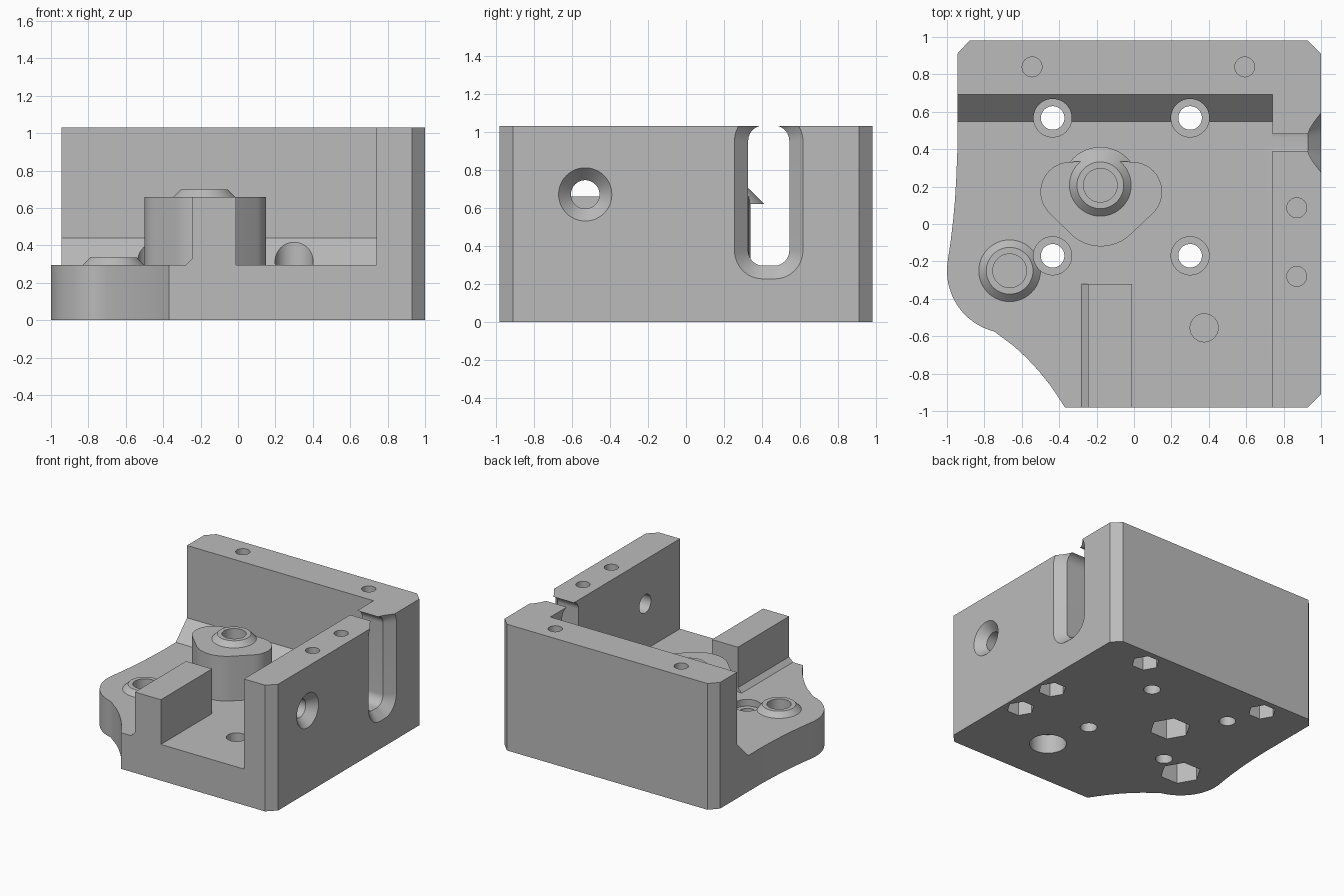
import bpy, bmesh, math
from mathutils import Vector
from mathutils.geometry import convex_hull_2d

if "Cube" in bpy.data.objects:
    bpy.data.objects.remove(bpy.data.objects["Cube"])

FLOOR, TOP = 0.295, 1.03

grey = bpy.data.materials.new("plain grey")
grey.use_nodes = True
GREY = (0.5, 0.5, 0.5, 1)
grey.diffuse_color = GREY
grey.node_tree.nodes["Principled BSDF"].inputs["Base Color"].default_value = GREY


def arc(cx, cy, r, a0=0, a1=360, n=48):
    """Points on an arc; a full circle drops its repeated end point."""
    count = n if a1 - a0 == 360 else n + 1
    angles = [math.radians(a0 + (a1 - a0) * i / n) for i in range(count)]
    return [(cx + r * math.cos(a), cy + r * math.sin(a)) for a in angles]


def rounded_rect(cx, cy, hw, hh, r):
    pts = []
    for i, (sx, sy) in enumerate([(1, 1), (-1, 1), (-1, -1), (1, -1)]):
        pts += arc(cx + sx * (hw - r), cy + sy * (hh - r), r, 90 * i, 90 * i + 90, 12)
    return pts


def loft(name, low, high, h0, h1, axis="z"):
    """Solid between two matching outlines, along z or x."""
    place = (lambda p, h: (p[0], p[1], h)) if axis == "z" else (lambda p, h: (h, p[0], p[1]))
    bm = bmesh.new()
    a = [bm.verts.new(place(p, h0)) for p in low]
    b = [bm.verts.new(place(p, h1)) for p in high]
    bm.faces.new(a)
    bm.faces.new(b)
    for i in range(len(a)):
        j = (i + 1) % len(a)
        bm.faces.new((a[i], a[j], b[j], b[i]))
    bmesh.ops.recalc_face_normals(bm, faces=bm.faces)
    mesh = bpy.data.meshes.new(name)
    bm.to_mesh(mesh)
    bm.free()
    mesh.materials.append(grey)
    ob = bpy.data.objects.new(name, mesh)
    bpy.context.collection.objects.link(ob)
    return ob


def prism(name, pts, h0, h1, axis="z"):
    return loft(name, pts, pts, h0, h1, axis)


def combine(tool, operation):
    """Apply a boolean to the housing and discard the tool."""
    mod = housing.modifiers.new("combine", "BOOLEAN")
    mod.operation, mod.solver, mod.object = operation, "EXACT", tool
    bpy.context.view_layer.update()
    result = bpy.data.meshes.new_from_object(
        housing.evaluated_get(bpy.context.evaluated_depsgraph_get()))
    housing.modifiers.clear()
    housing.data = result
    bpy.data.objects.remove(tool)


def add(tool):
    combine(tool, "UNION")


def cut(tool):
    combine(tool, "DIFFERENCE")


# Outer block: chamfered corners, rounded ear on one side
lobe = (-0.665, -0.25)
outline = [(0.93, -0.98), (1, -0.91), (1, 0.91), (0.93, 0.98), (-0.88, 0.98), (-0.945, 0.91),
           (-0.945, 0.38), (-0.95, 0.25), (-0.957, 0.13), (-0.967, 0.02), (-0.98, -0.09)]
outline += arc(*lobe, 0.335, 170, 256, 20)
outline += [(-0.7, -0.61), (-0.64, -0.655), (-0.575, -0.715), (-0.51, -0.785),
            (-0.45, -0.86), (-0.405, -0.925), (-0.37, -0.98)]
housing = prism("housing", outline, 0, TOP)

# Open cavity with a sloped fillet along the back wall
cut(prism("cavity", [(-1.2, FLOOR), (0.547, FLOOR), (0.692, 0.44), (0.692, 1.2), (-1.2, 1.2)],
          -1.2, 0.74, "x"))

# Front rib with a chamfered foot
rib = prism("rib", [(-0.245, 0.66), (-0.01, 0.66), (-0.01, 0.2), (-0.28, 0.2),
                    (-0.28, FLOOR), (-0.245, 0.33)], -0.98, -0.32)
for v in rib.data.vertices:
    x, z, y = v.co
    v.co = (x, y, z)
rib.data.flip_normals()
add(rib)

# Bearing boss: hull of three circles
pts = [Vector(p) for p in arc(-0.34, 0.172, 0.16) + arc(-0.01, 0.172, 0.16) + arc(-0.177, 0.11, 0.23)]
add(prism("boss", [pts[i] for i in convex_hull_2d(pts)], 0.2, 0.66))

# Conical collars, blind bores and hexagon pockets underneath
for (x, y), z, pocket in [((-0.18, 0.207), 0.66, 0.25), (lobe, FLOOR, 0.2)]:
    add(loft("collar", arc(x, y, 0.205), arc(x, y, 0.125), z - 0.04, z + 0.04))
    cut(prism("bore", arc(x, y, 0.09), pocket + 0.015, z + 0.1))
    cut(prism("nut_pocket", arc(x, y, 0.155, n=6), -0.1, pocket))

# Four counterbored through holes
for x in (-0.435, 0.3):
    for y in (-0.17, 0.567):
        cut(prism("through_hole", arc(x, y, 0.063), -0.1, 0.6))
        cut(prism("counterbore", arc(x, y, 0.102), 0.24, 0.62))

# Screw holes in the wall tops with hexagon pockets underneath
for x, y in [(-0.545, 0.84), (0.592, 0.84), (0.87, 0.087), (0.87, -0.28)]:
    cut(prism("screw_hole", arc(x, y, 0.053, n=32), 0.22, 1.2))
    cut(prism("nut_pocket", arc(x, y, 0.105, n=6), -0.1, 0.2))

# Stepped hole in the floor
cut(prism("floor_hole", arc(0.375, -0.555, 0.075), 0.17, 0.5))
cut(prism("floor_recess", arc(0.375, -0.555, 0.138), -0.1, 0.155))

# Countersunk hole and countersunk slot in the side wall
hole = (-0.53, 0.67)
cut(prism("side_hole", arc(*hole, 0.075), 0.65, 1.1, "x"))
cut(loft("side_sink", arc(*hole, 0.075), arc(*hole, 0.141), 0.93, 1.001, "x"))
inner = rounded_rect(0.435, 0.6635, 0.108, 0.3685, 0.08)
outer = rounded_rect(0.435, 0.6635, 0.181, 0.4385, 0.15)
cut(prism("slot", inner, 0.7, 1.1, "x"))
cut(loft("slot_sink", inner, outer, 0.93, 1.001, "x"))

# Smooth round walls, keep edges crisp
bpy.ops.object.select_all(action="DESELECT")
housing.select_set(True)
bpy.context.view_layer.objects.active = housing
bpy.ops.object.shade_smooth_by_angle(angle=math.radians(25))
